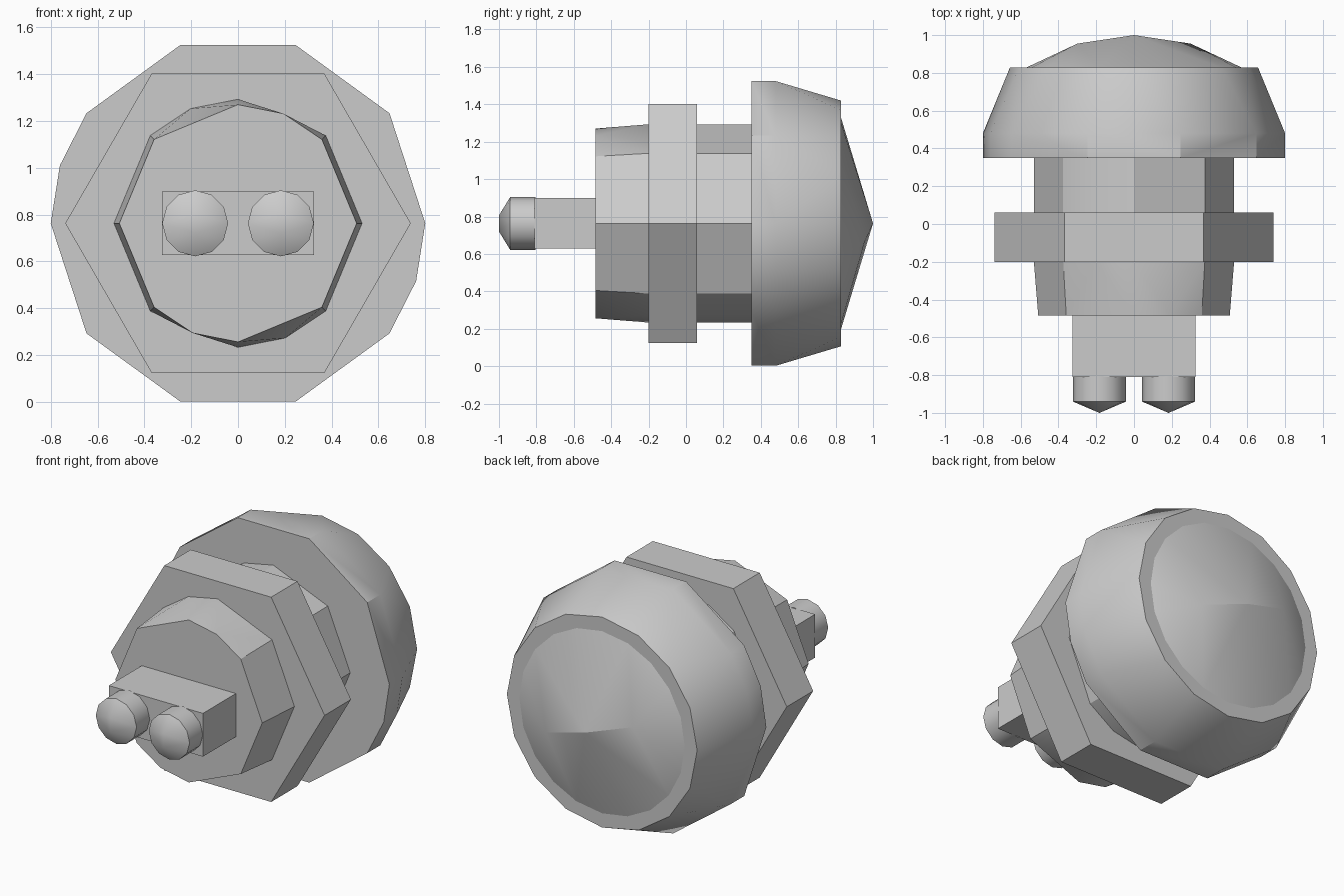
import bpy, bmesh, math

cube = bpy.data.objects.get("Cube")
if cube:
    bpy.data.objects.remove(cube)

AXIS_Z = 0.763

grey = bpy.data.materials.new("plain grey")
grey.use_nodes = True
COLOUR = (0.6, 0.6, 0.6, 1)
grey.diffuse_color = COLOUR
grey.node_tree.nodes["Principled BSDF"].inputs["Base Color"].default_value = COLOUR


def ring(radius, y, angles, x=0):
    """Points on a circle around the long axis, angles in degrees."""
    return [(x + radius * math.cos(math.radians(a)), y,
             AXIS_Z + radius * math.sin(math.radians(a))) for a in angles]


def even(sides, extras=()):
    return [i * 360 / sides for i in range(sides)] + list(extras)


def solid(name, points, smooth_angle=None):
    """Faceted convex part spanning its cross-sections."""
    bm = bmesh.new()
    for p in points:
        bm.verts.new(p)
    bmesh.ops.convex_hull(bm, input=bm.verts[:])
    bmesh.ops.dissolve_limit(bm, angle_limit=math.radians(0.5),
                             verts=bm.verts[:], edges=bm.edges[:])
    bmesh.ops.recalc_face_normals(bm, faces=bm.faces[:])
    mesh = bpy.data.meshes.new(name)
    bm.to_mesh(mesh)
    bm.free()
    mesh.materials.append(grey)
    obj = bpy.data.objects.new(name, mesh)
    bpy.context.collection.objects.link(obj)
    if smooth_angle:
        bpy.ops.object.select_all(action='DESELECT')
        obj.select_set(True)
        bpy.context.view_layer.objects.active = obj
        bpy.ops.object.shade_smooth_by_angle(angle=math.radians(smooth_angle))
    return obj


# Eight-sided barrel with a slightly tapered front
solid("barrel_front", ring(0.507, -0.485, even(8, (67.5, 247.5)))
      + ring(0.53, -0.2, even(8, (112.5, 292.5))), 30)
solid("barrel_rear", ring(0.53, -0.2, even(8, (112.5, 292.5)))
      + ring(0.53, 0.36, even(8, (112.5, 292.5))), 30)

# Hexagonal nut around the barrel
solid("hex_nut", ring(0.738, -0.2, even(6)) + ring(0.738, 0.06, even(6)))

# Wide rear collar narrowing towards the back
rim = even(10, (162, 342))
solid("collar", ring(0.8, 0.35, rim) + ring(0.8, 0.48, rim)
      + ring(0.657, 0.828, even(16)), 35)

# Shallow faceted cap set on the collar
solid("cap", ring(0.575, 0.826, even(20)) + ring(0.315, 0.955, (162, 342))
      + [(0, 1.0, AXIS_Z)], 30)

# Terminal block and its two blunt pins
solid("terminal_block", [(x, y, AXIS_Z + z) for x in (-0.325, 0.325)
                         for y in (-0.81, -0.48) for z in (-0.135, 0.135)])
for name, x in (("pin_right", -0.183), ("pin_left", 0.183)):
    tip = [(x, -1.0, AXIS_Z + dz) for dz in (-0.043, 0.043)]
    solid(name, ring(0.141, -0.805, even(12), x)
          + ring(0.141, -0.94, even(12), x) + tip, 35)
